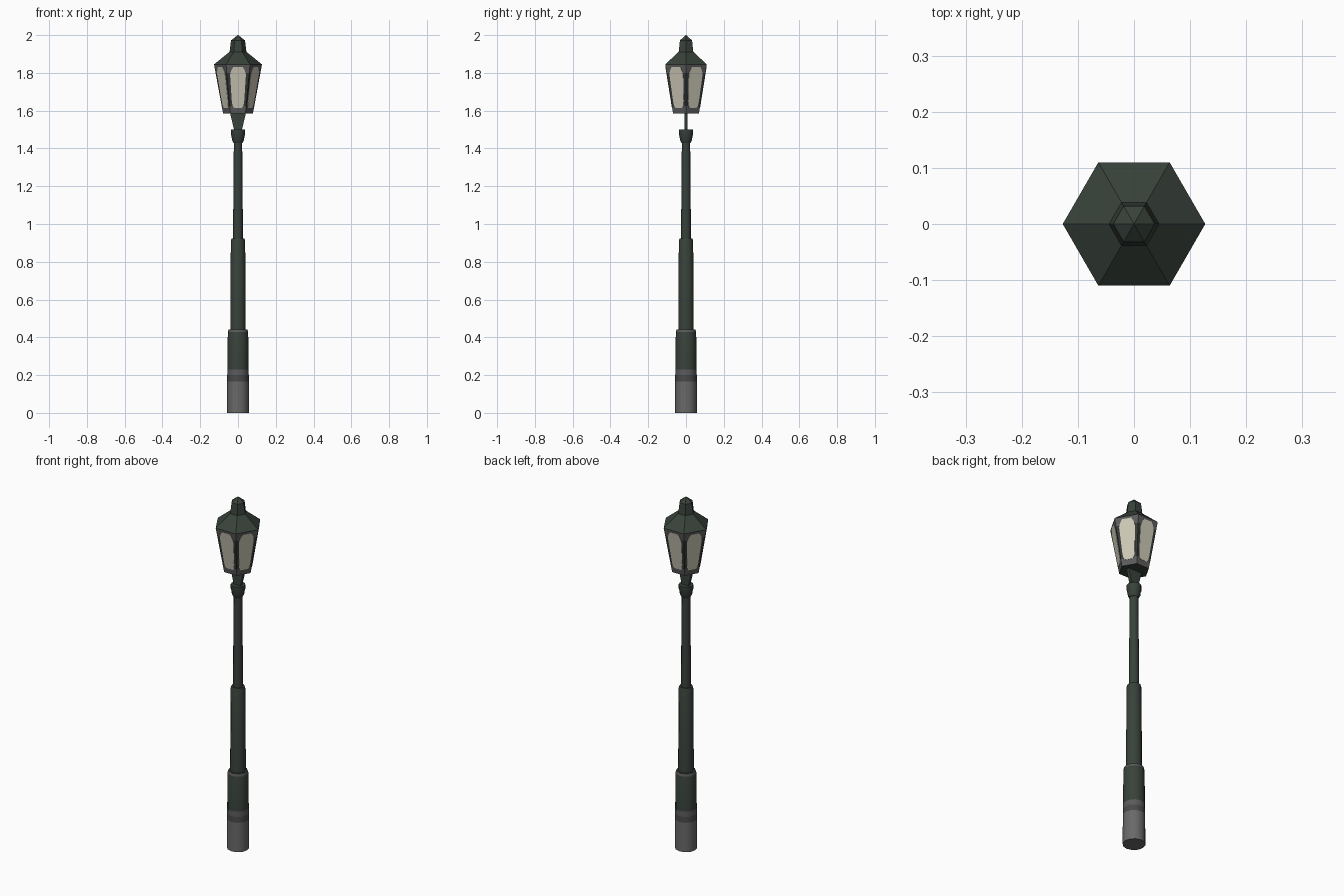
import bpy, bmesh, math
from mathutils import Vector

if "Cube" in bpy.data.objects:
    bpy.data.objects.remove(bpy.data.objects["Cube"])


def mat(name, r, g, b):
    m = bpy.data.materials.new(name)
    m.diffuse_color = (r, g, b, 1)
    m.use_nodes = True
    m.node_tree.nodes["Principled BSDF"].inputs["Base Color"].default_value = m.diffuse_color
    return m


GREEN = mat("dark green paint", 0.040, 0.054, 0.043)
STONE = mat("grey base", 0.14, 0.14, 0.14)
BAND = mat("dark grey band", 0.065, 0.068, 0.065)
FRAME = mat("frame grey", 0.105, 0.105, 0.105)
STRIP = mat("frame strip", 0.038, 0.042, 0.042)
GLASS = mat("warm glass", 0.60, 0.58, 0.47)


def finish(bm, name, mats, smooth=False):
    bmesh.ops.recalc_face_normals(bm, faces=bm.faces)
    me = bpy.data.meshes.new(name)
    bm.to_mesh(me)
    bm.free()
    for m in mats:
        me.materials.append(m)
    ob = bpy.data.objects.new(name, me)
    bpy.context.collection.objects.link(ob)
    if smooth:
        bpy.ops.object.select_all(action='DESELECT')
        ob.select_set(True)
        bpy.context.view_layer.objects.active = ob
        bpy.ops.object.shade_smooth_by_angle(angle=math.radians(35))
    return ob


def lathe(name, profile, sides, mats, smooth=False):
    """Stack of (radius, z, material of the section above), capped both ends."""
    bm = bmesh.new()
    rings = []
    for r, z, _ in profile:
        rings.append([bm.verts.new((r * math.cos(math.tau * i / sides),
                                    r * math.sin(math.tau * i / sides), z))
                      for i in range(sides)])
    for (lo, hi), p in zip(zip(rings, rings[1:]), profile):
        for i in range(sides):
            j = (i + 1) % sides
            bm.faces.new((lo[i], lo[j], hi[j], hi[i])).material_index = p[2]
    bm.faces.new(rings[0]).material_index = profile[0][2]
    bm.faces.new(rings[-1]).material_index = profile[-1][2]
    return finish(bm, name, mats, smooth)


# Stepped post: painted base, middle sleeve and slim shaft
lathe("base", [(0.058, 0, 0), (0.057, 0.167, 1), (0.057, 0.20, 2), (0.056, 0.23, 3),
               (0.054, 0.428, 2), (0.050, 0.442, 3), (0.036, 0.442, 3)],
      12, [STONE, BAND, FRAME, GREEN], True)
lathe("sleeve", [(0.041, 0.43, 0), (0.038, 0.91, 0), (0.034, 0.922, 0), (0.02, 0.922, 0)],
      12, [GREEN], True)
lathe("shaft", [(0.026, 0.91, 0), (0.025, 1.11, 0), (0.022, 1.44, 0)], 12, [GREEN], True)
lathe("collar", [(0.024, 1.43, 0), (0.032, 1.445, 0), (0.034, 1.462, 0),
                 (0.038, 1.475, 0), (0.038, 1.50, 0)], 12, [GREEN], True)

# Flat flared bracket under the lantern
bm = bmesh.new()
front, back = [[bm.verts.new((x, y, z)) for x, z in
                ((-0.02, 1.495), (0.02, 1.495), (0.042, 1.588), (-0.042, 1.588))]
               for y in (-0.009, 0.009)]
bm.faces.new(front)
bm.faces.new(back)
for i in range(4):
    j = (i + 1) % 4
    bm.faces.new((front[i], front[j], back[j], back[i]))
finish(bm, "bracket", [GREEN])

# Six-sided lantern body and roof
Z0, Z1, R0, R1 = 1.585, 1.845, 0.079, 0.127


def rad(z):
    return R0 + (R1 - R0) * (z - Z0) / (Z1 - Z0)


body = lathe("lantern_body", [(rad(Z0), Z0, 0), (rad(1.625), 1.625, 1),
                              (rad(1.80), 1.80, 0), (rad(Z1), Z1, 2)],
             6, [FRAME, STRIP, GREEN])
for p in body.data.polygons:
    if p.normal.z < -0.9:
        p.material_index = 2    # underside
lathe("roof", [(0.127, Z1, 0), (0.044, 1.912, 0)], 6, [GREEN])
lathe("chimney", [(0.045, 1.908, 0), (0.037, 1.972, 0), (0.001, 2.0, 0)], 6, [GREEN])

# Glass panes with rounded corners, just proud of each lantern side
half = [(0.50, 1.615), (0.68, 1.628), (0.72, 1.65), (0.72, 1.79), (0.62, 1.81), (0.40, 1.832)]
outline = half + [(-u, z) for u, z in reversed(half)]
bm = bmesh.new()
for k in range(6):
    a = math.tau * (k + 0.5) / 6
    out = Vector((math.cos(a), math.sin(a), 0))
    side = Vector((-math.sin(a), math.cos(a), 0))
    layers = []
    for off in (-0.001, 0.0015):
        layers.append([bm.verts.new(out * (rad(z) * math.cos(math.pi / 6) + off)
                                    + side * (u * rad(z) / 2) + Vector((0, 0, z)))
                       for u, z in outline])
    inner, outer = layers
    bm.faces.new(outer)
    bm.faces.new(inner)
    for i in range(len(outline)):
        j = (i + 1) % len(outline)
        bm.faces.new((inner[i], inner[j], outer[j], outer[i]))
finish(bm, "glass_panes", [GLASS])
